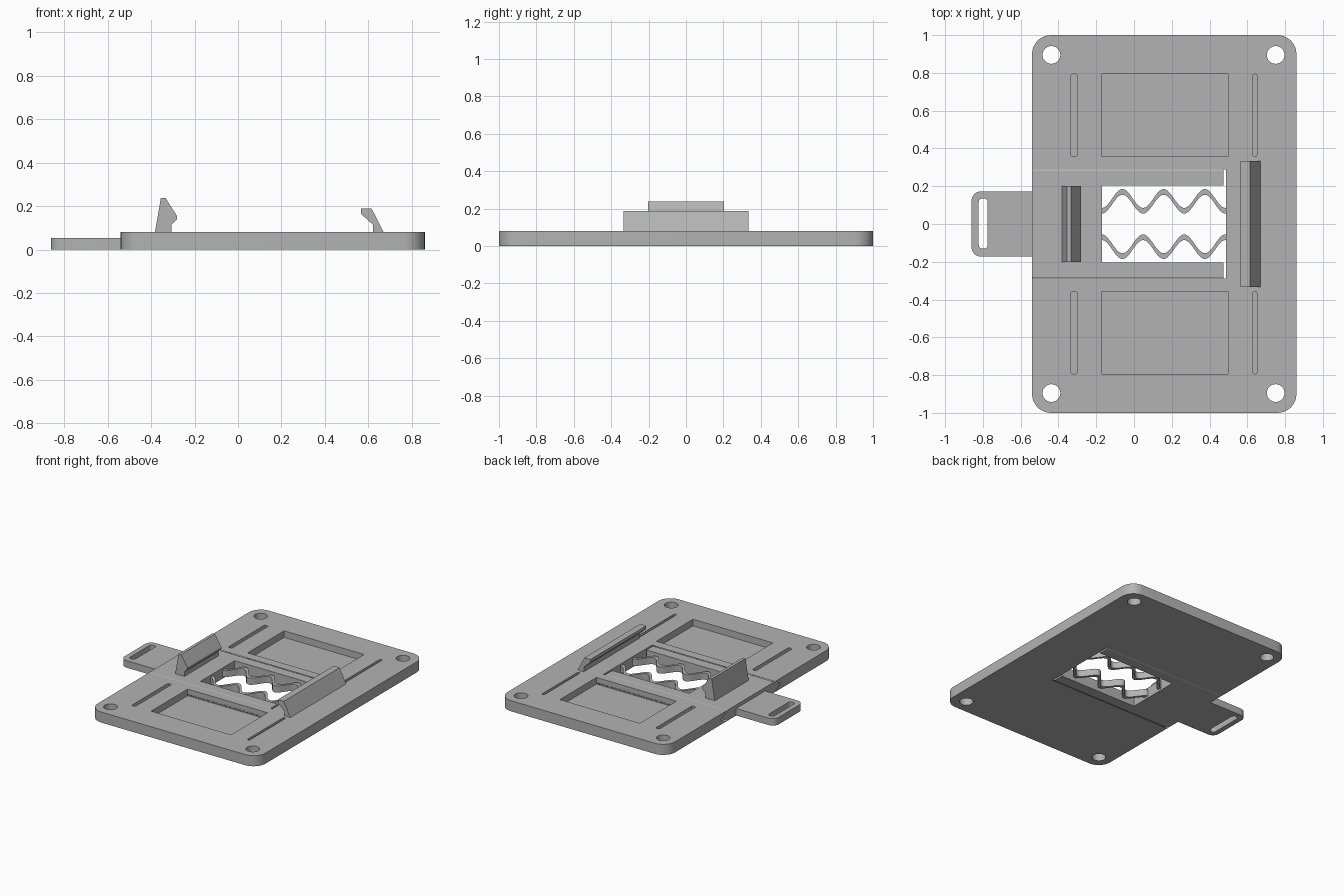
import bpy, bmesh, math

if "Cube" in bpy.data.objects:
    bpy.data.objects.remove(bpy.data.objects["Cube"])

grey = bpy.data.materials.new("mid_grey")
grey.diffuse_color = (0.45, 0.45, 0.45, 1)
grey.use_nodes = True
grey.node_tree.nodes["Principled BSDF"].inputs["Base Color"].default_value = grey.diffuse_color


def prism(name, outline, axis, lo, hi):
    """Extrude a 2D outline along an axis: z takes (x,y), y takes (x,z), x takes (y,z)."""
    place = {"z": lambda a, b, t: (a, b, t),
             "y": lambda a, b, t: (a, t, b),
             "x": lambda a, b, t: (t, a, b)}[axis]
    bm = bmesh.new()
    low = [bm.verts.new(place(a, b, lo)) for a, b in outline]
    high = [bm.verts.new(place(a, b, hi)) for a, b in outline]
    n = len(outline)
    bm.faces.new(low)
    bm.faces.new(high)
    for i in range(n):
        j = (i + 1) % n
        bm.faces.new((low[i], low[j], high[j], high[i]))
    bmesh.ops.recalc_face_normals(bm, faces=bm.faces)
    mesh = bpy.data.meshes.new(name)
    bm.to_mesh(mesh)
    bm.free()
    mesh.materials.append(grey)
    obj = bpy.data.objects.new(name, mesh)
    bpy.context.collection.objects.link(obj)
    return obj


def rounded(x0, x1, y0, y1, r, seg=8):
    """Rectangle outline with rounded corners."""
    pts = []
    for cx, cy, start in ((x1 - r, y1 - r, 0), (x0 + r, y1 - r, 90),
                          (x0 + r, y0 + r, 180), (x1 - r, y0 + r, 270)):
        for i in range(seg + 1):
            a = math.radians(start + 90 * i / seg)
            pts.append((cx + r * math.cos(a), cy + r * math.sin(a)))
    return pts


def box(x0, x1, y0, y1):
    return [(x0, y0), (x1, y0), (x1, y1), (x0, y1)]


def circle(x, y, r, n=32):
    return [(x + r * math.cos(math.tau * i / n), y + r * math.sin(math.tau * i / n))
            for i in range(n)]


def cut(obj, cutters):
    """Subtract the cutters, bake the result and remove them."""
    for c in cutters:
        mod = obj.modifiers.new("cut", "BOOLEAN")
        mod.object, mod.operation, mod.solver = c, "DIFFERENCE", "EXACT"
    deps = bpy.context.evaluated_depsgraph_get()
    deps.update()
    mesh = bpy.data.meshes.new_from_object(obj.evaluated_get(deps))
    obj.modifiers.clear()
    obj.data = mesh
    for c in cutters:
        bpy.data.objects.remove(c)


def smooth(obj):
    bpy.ops.object.select_all(action="DESELECT")
    obj.select_set(True)
    bpy.context.view_layer.objects.active = obj
    bpy.ops.object.shade_smooth_by_angle(angle=math.radians(30))


def rail(w, tip):
    """Cross-section with a V-shaped tongue on both sides."""
    return [(-w, -0.01), (w, -0.01), (w, 0.0), (tip, 0.04), (w, 0.08), (w, 0.1),
            (-w, 0.1), (-w, 0.08), (-tip, 0.04), (-w, 0.0)]


T = 0.08  # plate thickness

# Base plate with sliding channel, screw holes, pockets and slots
plate = prism("base_plate", rounded(-0.54, 0.86, -1, 1, 0.1), "z", 0, T)
cutters = [prism("channel_cutter", rail(0.288, 0.36), "x", -0.6, 0.487)]
for s in (-1, 1):
    for x in (-0.437, 0.75):
        cutters.append(prism("hole_cutter", circle(x, s * 0.895, 0.047), "z", -0.1, 0.2))
    y0, y1 = sorted((s * 0.358, s * 0.793))
    cutters.append(prism("pocket_cutter", box(-0.17, 0.497, y0, y1), "z", 0.03, 0.2))
    cutters.append(prism("slot_cutter", rounded(-0.333, -0.302, y0, y1, 0.008, 3), "z", 0.03, 0.2))
    cutters.append(prism("slot_cutter", rounded(0.63, 0.65, y0, y1, 0.008, 3), "z", 0.03, 0.2))
cut(plate, cutters)
smooth(plate)

# Sliding carriage with a window for the springs
section = [(-0.281, 0), (0.281, 0), (0.352, 0.04), (0.281, T), (-0.281, T), (-0.352, 0.04)]
slider = prism("slider", section, "x", -0.54, 0.473)
cut(slider, [prism("window_cutter", box(-0.17, 0.6, -0.203, 0.203), "z", -0.1, 0.2)])

# Pull tab with finger slot
tab = prism("pull_tab", [p for p in rounded(-0.86, -0.45, -0.173, 0.173, 0.05)], "z", 0, 0.053)
cut(tab, [prism("tab_slot_cutter", rounded(-0.822, -0.775, -0.13, 0.135, 0.018, 4),
                "z", -0.1, 0.2)])
smooth(tab)

# Wavy springs between slider and plate
N = 72
for s, side in ((-1, "front"), (1, "back")):
    xs = [-0.173 + 0.663 * i / N for i in range(N + 1)]
    mid = [s * (0.12 - 0.05 * math.cos(math.tau * (x + 0.17) / 0.218)) for x in xs]
    outline = [(x, y - 0.015) for x, y in zip(xs, mid)]
    outline += [(x, y + 0.015) for x, y in reversed(list(zip(xs, mid)))]
    smooth(prism(side + "_spring", outline, "z", 0.015, 0.065))

# Moving jaw on the slider and fixed jaw on the plate
prism("moving_jaw", [(-0.383, 0.075), (-0.382, T), (-0.355, 0.237), (-0.333, 0.237),
                     (-0.281, 0.155), (-0.281, 0.138), (-0.305, 0.115), (-0.305, 0.075)],
      "y", -0.202, 0.202)
prism("fixed_jaw", [(0.565, 0.188), (0.615, 0.188), (0.67, T), (0.67, 0.075),
                    (0.62, 0.075), (0.62, 0.115), (0.565, 0.165)],
      "y", -0.333, 0.333)
